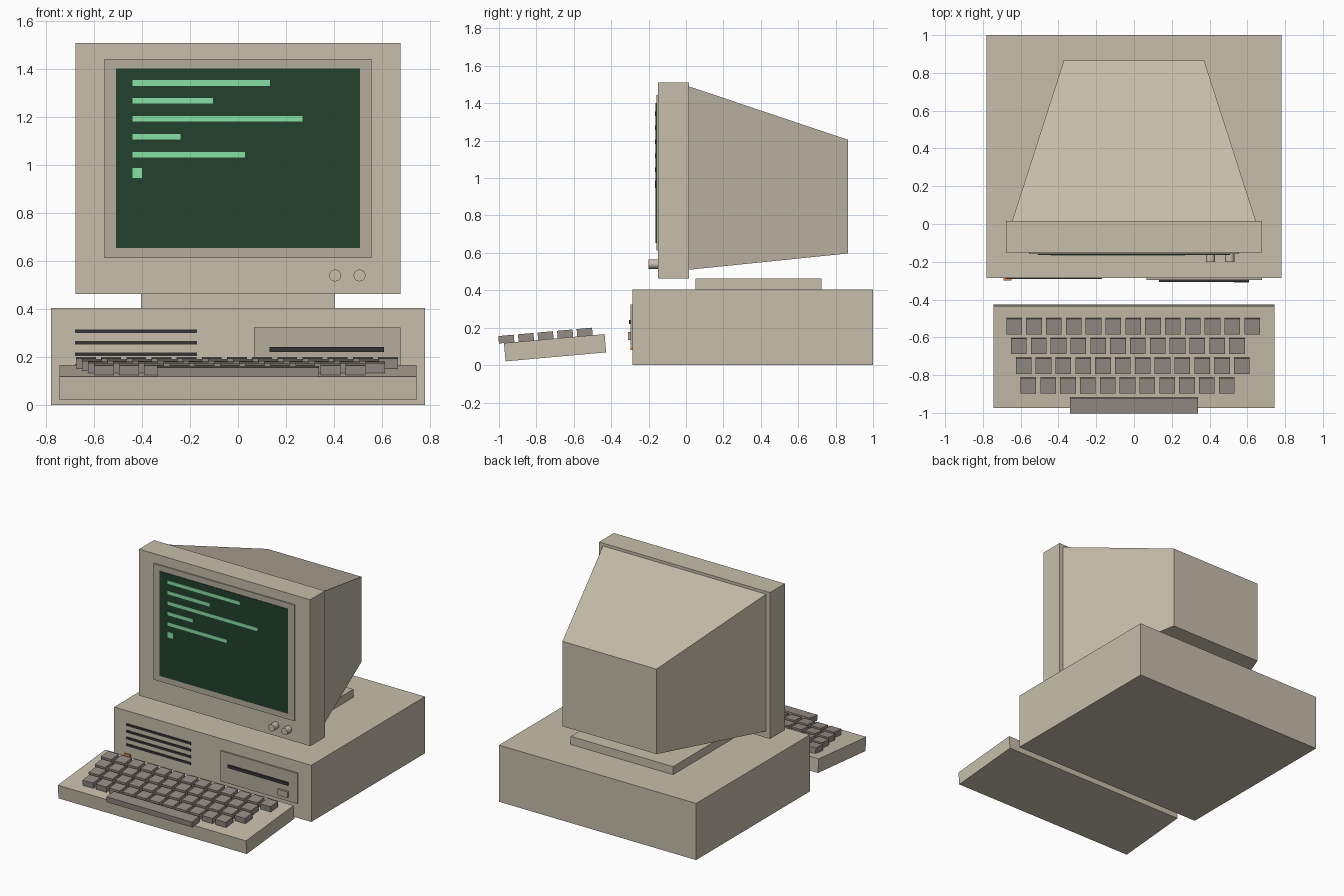
import bpy, bmesh
from math import radians, pi
from mathutils import Matrix, Vector

if "Cube" in bpy.data.objects:
    bpy.data.objects.remove(bpy.data.objects["Cube"])


def mat(name, r, g, b):
    m = bpy.data.materials.new(name)
    m.diffuse_color = (r, g, b, 1)
    m.use_nodes = True
    m.node_tree.nodes["Principled BSDF"].inputs["Base Color"].default_value = m.diffuse_color
    return m


BEIGE = mat("beige", 0.57, 0.52, 0.41)
PANEL = mat("panel", 0.46, 0.42, 0.34)
KEY = mat("key", 0.30, 0.265, 0.235)
DARK = mat("dark", 0.035, 0.035, 0.035)
SCREEN = mat("screen", 0.016, 0.052, 0.027)
GLOW = mat("glow", 0.24, 0.75, 0.38)
AMBER = mat("amber", 0.8, 0.25, 0.06)


def finish(name, bm, material):
    bmesh.ops.recalc_face_normals(bm, faces=bm.faces)
    me = bpy.data.meshes.new(name)
    bm.to_mesh(me)
    bm.free()
    me.materials.append(material)
    ob = bpy.data.objects.new(name, me)
    bpy.context.collection.objects.link(ob)
    return ob


def add_box(bm, x, y, z):
    """Add a box given its (min, max) range on each axis."""
    size = [r[1] - r[0] for r in (x, y, z)]
    mid = [(r[0] + r[1]) / 2 for r in (x, y, z)]
    bmesh.ops.create_cube(bm, size=1, matrix=Matrix.Translation(mid) @ Matrix.Diagonal((*size, 1)))


def box(name, x, y, z, material=BEIGE):
    bm = bmesh.new()
    add_box(bm, x, y, z)
    return finish(name, bm, material)


# Desktop case and monitor stand
FRONT = -0.286
box("case", (-0.78, 0.78), (FRONT, 1.0), (0, 0.405))
box("monitor_stand", (-0.405, 0.405), (0.05, 0.725), (0.405, 0.463))

# Monitor: front frame and tapered tube housing
box("monitor_frame", (-0.677, 0.677), (-0.151, 0.017), (0.463, 1.51))
bm = bmesh.new()
add_box(bm, (-0.645, 0.645), (0.017, 0.865), (0.51, 1.49))
for v in bm.verts:
    if v.co.y > 0.5:
        v.co.x *= 0.372 / 0.645
        v.co.z = 1.205 if v.co.z > 1 else 0.597
finish("tube_housing", bm, BEIGE)

# Screen surround, screen and glowing lines
box("screen_surround", (-0.557, 0.557), (-0.159, -0.151), (0.612, 1.443), PANEL)
box("screen", (-0.508, 0.508), (-0.163, -0.158), (0.654, 1.402), SCREEN)
bm = bmesh.new()
for i, end in enumerate((0.133, -0.104, 0.27, -0.24, 0.03)):
    z = 1.343 - i * 0.0748
    add_box(bm, (-0.44, end), (-0.166, -0.162), (z - 0.012, z + 0.012))
add_box(bm, (-0.44, -0.40), (-0.166, -0.162), (0.947, 0.988))
finish("screen_lines", bm, GLOW)

# Monitor knobs
for i, x in enumerate((0.405, 0.507)):
    bm = bmesh.new()
    bmesh.ops.create_cone(bm, cap_ends=True, segments=16, radius1=0.025, radius2=0.025, depth=0.05,
                          matrix=Matrix.Translation((x, -0.176, 0.54)) @ Matrix.Rotation(pi / 2, 4, 'X'))
    knob = finish(f"knob_{i + 1}", bm, BEIGE)
    for p in knob.data.polygons:
        p.use_smooth = len(p.vertices) == 4

# Vents, power lamp and disk drive on the case front
bm = bmesh.new()
for i in range(4):
    z = 0.307 - i * 0.048
    add_box(bm, (-0.68, -0.17), (FRONT - 0.006, FRONT), (z - 0.008, z + 0.008))
finish("vents", bm, DARK)
box("power_lamp", (-0.692, -0.648), (FRONT - 0.012, FRONT), (0.082, 0.1), AMBER)
box("drive_panel", (0.067, 0.677), (FRONT - 0.01, FRONT), (0.105, 0.323), PANEL)
box("drive_slot", (0.132, 0.608), (FRONT - 0.02, FRONT - 0.008), (0.22, 0.241), DARK)
box("drive_button", (0.53, 0.608), (FRONT - 0.024, FRONT - 0.008), (0.135, 0.177), PANEL)

# Keyboard: built flat around its own centre, then tilted into place
TILT = Matrix.Translation((0, -0.7, 0.093)) @ Matrix.Rotation(radians(5.1), 4, 'X')
board = box("keyboard_base", (-0.745, 0.745), (-0.27, 0.27), (-0.049, 0.049))
board.data.transform(TILT)

PITCH, WIDTH, TOP = 0.105, 0.083, (0.049, 0.089)
bm = bmesh.new()
for row, count in enumerate((13, 12, 12, 11)):
    y = 0.165 - row * PITCH
    for col in range(count):
        x = -0.676 + row * 0.025 + col * PITCH
        add_box(bm, (x, x + WIDTH), (y - WIDTH / 2, y + WIDTH / 2), TOP)
keys = finish("keys", bm, KEY)
keys.data.transform(TILT)
space = box("space_bar", (-0.338, 0.338), (-0.297, -0.214), TOP, KEY)
space.data.transform(TILT)
